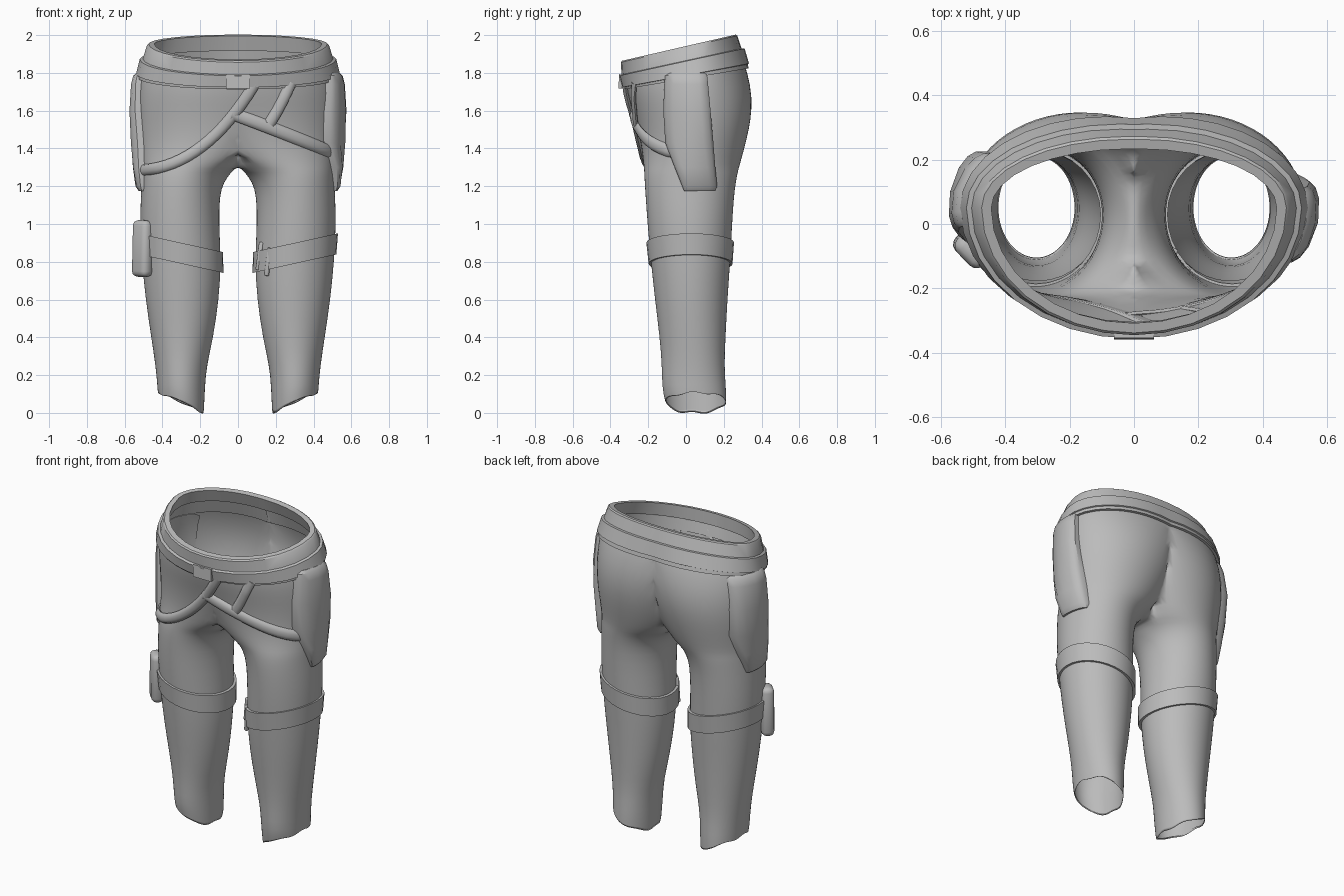
import bpy, bmesh, math
from mathutils import Vector, Matrix

if "Cube" in bpy.data.objects:
    bpy.data.objects.remove(bpy.data.objects["Cube"])

N = 32
grey = bpy.data.materials.new("grey_cloth")
grey.diffuse_color = (0.5, 0.5, 0.5, 1)
grey.use_nodes = True
grey.node_tree.nodes["Principled BSDF"].inputs["Base Color"].default_value = grey.diffuse_color

# z, tilt, inner x (front), inner x (back), outer x, front y, back y, centre y
ROWS = [
    (0.05, 0, .180, .180, .425, -.11, .215, .05),
    (0.14, 0, .175, .175, .427, -.128, .212, .05),
    (0.25, 0, .165, .165, .437, -.128, .203, .05),
    (0.40, 0, .130, .130, .460, -.14, .21, .04),
    (0.60, 0, .100, .100, .490, -.165, .22, .03),
    (0.80, 0, .088, .088, .510, -.187, .235, .03),
    (1.00, 0, .100, .100, .520, -.205, .245, .03),
    (1.15, 0, .097, .097, .515, -.215, .255, .03),
    (1.22, 0, .075, .075, .512, -.22, .265, .03),
    (1.275, 0, .035, .035, .512, -.222, .275, .03),
    (1.31, 0, -.05, -.03, .512, -.225, .285, .03),
    (1.40, 0, -.24, -.09, .517, -.235, .31, .04),
    (1.50, 0, -.36, -.14, .525, -.255, .335, .05),
    (1.60, .03, -.44, -.19, .530, -.28, .352, .05),
    (1.70, .10, -.48, -.26, .530, -.305, .345, .05),
    (1.80, .20, -.50, -.36, .517, -.322, .308, .05),
    (1.87, .22, -.49, -.41, .490, -.33, .28, .05),
    (1.94, .23, -.465, -.43, .465, -.33, .255, .05),
]


def row_at(z):
    for a, b in zip(ROWS, ROWS[1:]):
        if z <= b[0]:
            t = (z - a[0]) / (b[0] - a[0])
            return [p + (q - p) * t for p, q in zip(a, b)]
    return list(ROWS[-1])


ANGLES = [2 * math.pi * i / N - math.pi / 2 for i in range(N)]


def section(z, off=0.0):
    """Half-body cross-section, cut flat at the centre plane."""
    _, tilt, xf, xb, xo, yf, yb, cy = row_at(z)
    pts = []
    for a in ANGLES:
        s, c = math.sin(a), math.cos(a)
        xi = xf if s < 0 else xb
        mid, half = (xi + xo) / 2, (xo - xi) / 2 + off
        x = mid + half * c
        if x < 0:   # spread the cut points up to where the outline meets the centre
            cut = -mid / half
            top = max(abs(math.sin(b)) for b in ANGLES if math.cos(b) < cut)
            s *= math.sqrt(1 - cut * cut) / top
            x = 0
        y = cy + (cy - yf + off if s < 0 else yb - cy + off) * s
        pts.append(Vector((x, y, z + tilt * y)))
    return pts


def front_y(x, z):
    z += row_at(z)[1] * .3
    _, _, xf, _, xo, yf, _, cy = row_at(z)
    u = (abs(x) - (xf + xo) / 2) / ((xo - xf) / 2)
    return cy - (cy - yf) * math.sqrt(max(0, 1 - u * u))


def side_x(y, z):
    _, _, xf, xb, xo, yf, yb, cy = row_at(z)
    xi, r = (xf, cy - yf) if y < cy else (xb, yb - cy)
    return (xi + xo) / 2 + (xo - xi) / 2 * math.sqrt(max(0, 1 - ((y - cy) / r) ** 2))


def finish(name, bm, mirror=False, subsurf=False, angle=35):
    bmesh.ops.remove_doubles(bm, verts=bm.verts, dist=1e-5)
    bmesh.ops.recalc_face_normals(bm, faces=bm.faces)
    me = bpy.data.meshes.new(name)
    bm.to_mesh(me)
    bm.free()
    ob = bpy.data.objects.new(name, me)
    bpy.context.collection.objects.link(ob)
    me.materials.append(grey)
    if mirror:
        m = ob.modifiers.new("mirror", 'MIRROR')
        m.use_clip = True
    if subsurf:
        s = ob.modifiers.new("smooth", 'SUBSURF')
        s.levels = s.render_levels = 1
    bpy.ops.object.select_all(action='DESELECT')
    ob.select_set(True)
    bpy.context.view_layer.objects.active = ob
    bpy.ops.object.shade_smooth_by_angle(angle=math.radians(angle))
    return ob


def loft(name, rings, cap=False, **kw):
    bm = bmesh.new()
    vs = [[bm.verts.new(p) for p in r] for r in rings]
    n = len(rings[0])
    for a, b in zip(vs, vs[1:]):
        for i in range(n):
            f = [a[i], a[(i + 1) % n], b[(i + 1) % n], b[i]]
            if any(abs(v.co.x) > 1e-5 for v in f):   # leave the centre plane open
                bm.faces.new(f)
    if cap:
        bm.faces.new(vs[0])
        bm.faces.new(vs[-1])
    return finish(name, bm, **kw)


def band(name, profile, slope=0.0):
    """Closed (offset, height) profile swept round the body surface."""
    rings = []
    for off, z in profile + profile[:1]:
        ring = section(z, off)
        for p in ring:
            p.z += slope * (p.x - 0.3)
        rings.append(ring)
    return loft(name, rings, mirror=True)


# Trousers with a slanted hem
rings = [section(r[0]) for r in ROWS]
for p in rings[0]:
    p.z = 0.042 + 0.055 * (p.x - .305) / .12 + 0.008 * math.sin(p.y * 45)
lip = [Vector((.305 + (p.x - .305) * .97, .05 + (p.y - .05) * .97, p.z + .02)) for p in rings[0]]
loft("trousers", [lip] + rings, mirror=True, subsurf=True, angle=75)

# Waistband, belt and knee straps
band("waistband", [(-.025, 1.86), (.012, 1.86), (.015, 1.935), (.008, 1.942), (-.022, 1.942)])
band("belt", [(-.01, 1.768), (.012, 1.768), (.013, 1.785), (.021, 1.787), (.027, 1.862), (.0, 1.868)])
band("knee_strap", [(-.01, .79), (.012, .79), (.014, .90), (-.01, .90)], slope=.22)


def box(name, size, loc, rot=(0, 0, 0), bevel=0.0):
    bm = bmesh.new()
    bmesh.ops.create_cube(bm, size=1)
    bmesh.ops.scale(bm, vec=size, verts=bm.verts)
    if bevel:
        bmesh.ops.bevel(bm, geom=bm.edges[:], offset=bevel, segments=3, profile=.5, affect='EDGES')
    for axis, a in zip('XYZ', rot):
        bmesh.ops.rotate(bm, verts=bm.verts, matrix=Matrix.Rotation(a, 3, axis))
    bmesh.ops.translate(bm, vec=loc, verts=bm.verts)
    return finish(name, bm)


box("belt_buckle", (.125, .02, .075), (0, -.346, 1.755), (-.05, 0, 0))
box("knee_pouch", (.115, .075, .30), (-.505, -.08, .87), (0, .03, -.8), .03)
for x, z in ((.115, .83), (.16, .80)):
    box("strap_clasp", (.025, .02, .15), (x, front_y(x, z) - .006, z), (0, .15, -.5), .007)

# Hip panels hugging the body: z, narrow-side y, straight-side y, thickness
PANEL = [(1.80, -.09, .105, .02), (1.785, -.11, .112, .036), (1.74, -.115, .117, .042),
         (1.6, -.12, .13, .046), (1.43, -.11, .145, .05), (1.3, -.06, .155, .046),
         (1.2, -.02, .165, .03), (1.175, -.01, .155, .012)]
for name, side in (("right_hip_panel", 1), ("left_hip_panel", -1)):
    rings = []
    for z, a, b, t in PANEL:
        ys = [y if side > 0 else .105 - y for y in (a, a + (b - a) * .06, a + (b - a) * .2,
              (a + b) / 2, b - (b - a) * .2, b - (b - a) * .06, b)]
        ring = [(side_x(y, z) + t * k, y) for y, k in zip(ys, (.6, .9, 1, 1, 1, .9, .6))]
        ring += [(side_x(y, z) - .012, y) for y in reversed(ys)]
        rings.append([Vector((side * x, y, z)) for x, y in ring])
    loft(name, rings, cap=True)


def strap(name, a, b, c, width=.03, thick=.018):
    """Flat-backed oval strap laid on the front along a quadratic curve in x, z."""
    path = []
    for i in range(17):
        t = i / 16
        x, z = [(1 - t) ** 2 * p + 2 * t * (1 - t) * q + t * t * r for p, q, r in zip(a, b, c)]
        path.append(Vector((x, front_y(x, z) - .006, z)))
    rings = []
    for i, p in enumerate(path):
        tan = (path[min(i + 1, 16)] - path[max(i - 1, 0)]).normalized()
        dx = math.copysign(max(0, abs(p.x) - .25), p.x)
        out = Vector((dx, p.y - .03, 0)).normalized()
        side = tan.cross(out).normalized()
        rings.append([p + side * width * math.cos(k * math.pi / 5)
                      + out * thick * max(-.5, math.sin(k * math.pi / 5)) for k in range(10)])
    loft(name, rings, cap=True, angle=60)


# Crossed front straps
strap("long_strap", (.09, 1.745), (-.17, 1.31), (-.505, 1.285))
strap("cross_strap", (-.03, 1.585), (.2, 1.50), (.51, 1.375), .034)
strap("short_strap", (.28, 1.75), (.225, 1.62), (.165, 1.53))
